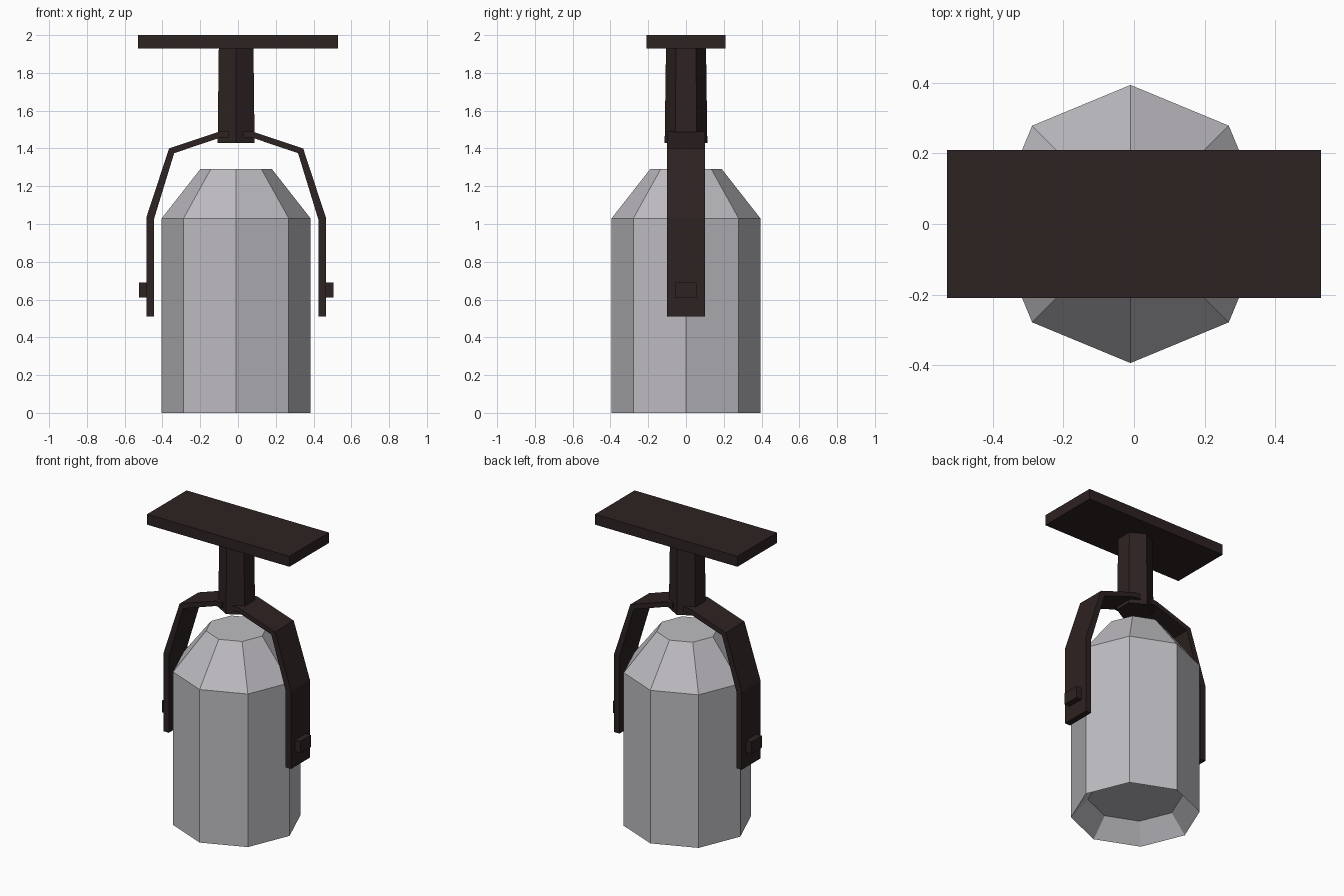
import bpy
import bmesh
from math import pi, cos, sin
from mathutils import Vector

cube = bpy.data.objects.get("Cube")
if cube:
    bpy.data.objects.remove(cube, do_unlink=True)

CX = -0.01  # axis of the lamp, slightly off the ceiling plate centre


def material(name, rgb):
    mat = bpy.data.materials.new(name)
    mat.use_nodes = True
    mat.diffuse_color = (*rgb, 1)
    mat.node_tree.nodes["Principled BSDF"].inputs["Base Color"].default_value = (*rgb, 1)
    return mat


dark = material("dark brown metal", (0.027, 0.016, 0.016))
grey = material("light grey metal", (0.51, 0.50, 0.53))


def finish(name, bm, mat):
    bmesh.ops.recalc_face_normals(bm, faces=bm.faces)
    mesh = bpy.data.meshes.new(name)
    bm.to_mesh(mesh)
    bm.free()
    mesh.materials.append(mat)
    obj = bpy.data.objects.new(name, mesh)
    bpy.context.collection.objects.link(obj)
    return obj


def box(name, lo, hi, mat):
    bm = bmesh.new()
    bmesh.ops.create_cube(bm, size=1)
    lo, hi = Vector(lo), Vector(hi)
    for v in bm.verts:
        v.co = (lo + hi) / 2 + v.co * (hi - lo)
    return finish(name, bm, mat)


def lathe(name, profile, sides, turn, mat):
    """Faceted solid from (radius, height) rings, capped at both ends."""
    bm = bmesh.new()
    rings = []
    for r, z in profile:
        angles = [turn + 2 * pi * i / sides for i in range(sides)]
        rings.append([bm.verts.new((CX + r * cos(a), r * sin(a), z)) for a in angles])
    for a, b in zip(rings, rings[1:]):
        for i in range(sides):
            j = (i + 1) % sides
            bm.faces.new((a[i], a[j], b[j], b[i]))
    bm.faces.new(rings[0])
    bm.faces.new(rings[-1])
    return finish(name, bm, mat)


def arm(name, side):
    """Bent flat strap: outer and inner outline extruded across y."""
    outer = [(0.475, 0.51), (0.475, 1.035), (0.355, 1.4), (0.085, 1.49), (0.04, 1.49)]
    inner = [(0.435, 0.51), (0.435, 1.025), (0.328, 1.375), (0.085, 1.457), (0.04, 1.457)]
    bm = bmesh.new()
    rows = []
    for o, i in zip(outer, inner):
        rows.append([bm.verts.new((CX + side * x, y, z))
                     for (x, z), y in ((o, -0.1), (o, 0.1), (i, 0.1), (i, -0.1))])
    for a, b in zip(rows, rows[1:]):
        for k in range(4):
            n = (k + 1) % 4
            bm.faces.new((a[k], a[n], b[n], b[k]))
    bm.faces.new(rows[0])
    bm.faces.new(rows[-1])
    return finish(name, bm, dark)


# Ceiling mount
box("ceiling_plate", (-0.53, -0.21, 1.93), (0.53, 0.21, 2.0), dark)
lathe("stem", [(0.113, 1.43), (0.106, 1.93)], 6, pi / 2, dark)

# Lamp housing with a recessed, tapered opening underneath
lathe("lamp_housing",
      [(0.29, 0.12), (0.394, 0), (0.394, 1.03), (0.19, 1.29)], 8, 0, grey)

# Yoke arms and their bolts
for label, side in (("left", 1), ("right", -1)):
    arm(label + "_arm", side)
    xs = sorted((CX + side * 0.47, CX + side * 0.515))
    box(label + "_bolt", (xs[0], -0.057, 0.61), (xs[1], 0.055, 0.69), dark)
